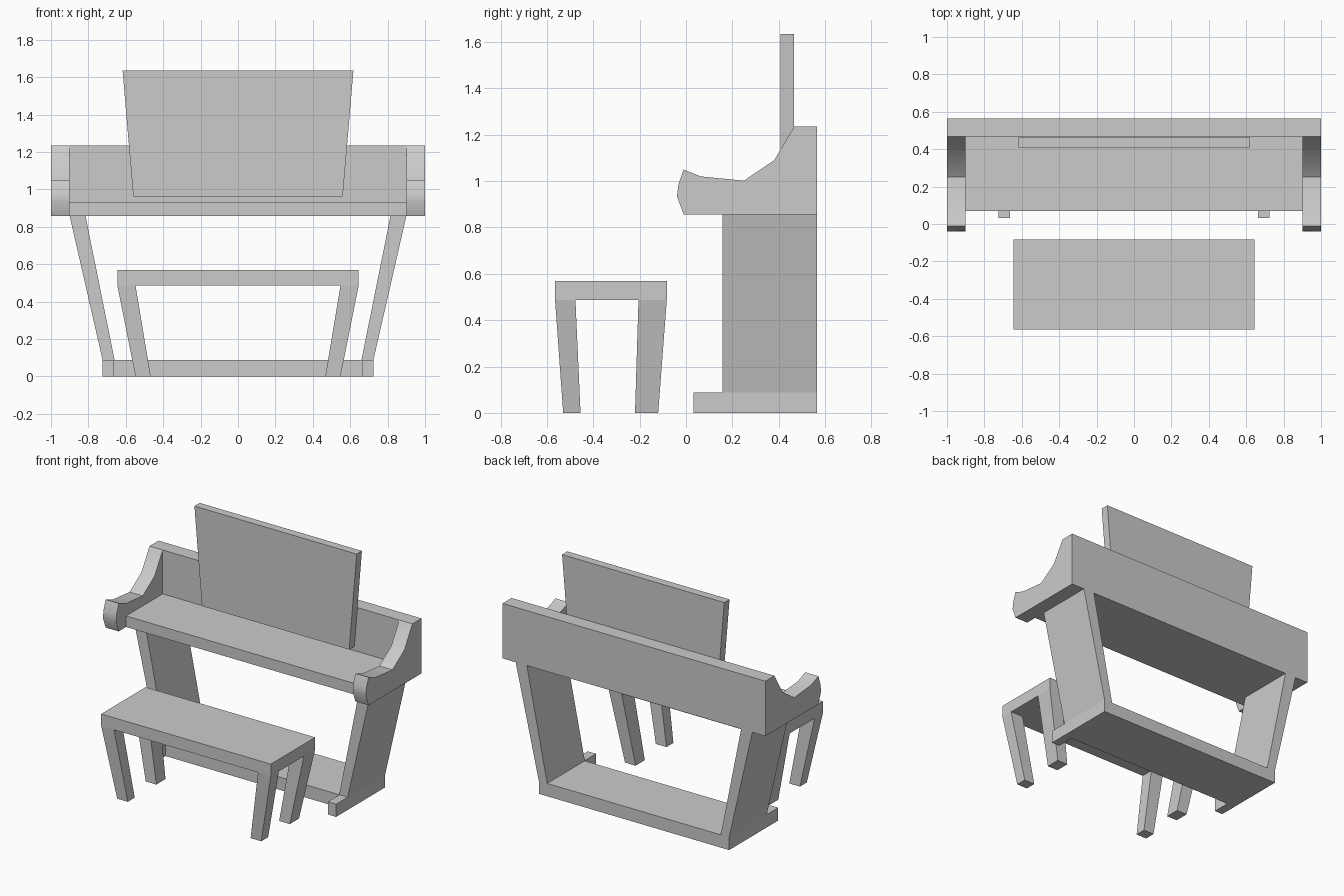
import bpy, bmesh, math

if "Cube" in bpy.data.objects:
    bpy.data.objects.remove(bpy.data.objects["Cube"])


def make(name, bm):
    bmesh.ops.recalc_face_normals(bm, faces=bm.faces[:])
    me = bpy.data.meshes.new(name)
    bm.to_mesh(me)
    bm.free()
    ob = bpy.data.objects.new(name, me)
    bpy.context.collection.objects.link(ob)
    return ob


def loft(name, a, b):
    """Closed solid between two matching outlines."""
    bm = bmesh.new()
    va = [bm.verts.new(p) for p in a]
    vb = [bm.verts.new(p) for p in b]
    bm.faces.new(va)
    bm.faces.new(vb)
    n = len(va)
    for i in range(n):
        j = (i + 1) % n
        bm.faces.new((va[i], va[j], vb[j], vb[i]))
    return make(name, bm)


def extrude_x(name, prof, x0, x1):
    return loft(name, [(x0, y, z) for y, z in prof], [(x1, y, z) for y, z in prof])


def extrude_y(name, prof, y0, y1):
    return loft(name, [(x, y0, z) for x, z in prof], [(x, y1, z) for x, z in prof])


def rect(x0, x1, y0, y1, z):
    return [(x0, y0, z), (x1, y0, z), (x1, y1, z), (x0, y1, z)]


def box(name, x0, x1, y0, y1, z0, z1):
    return loft(name, rect(x0, x1, y0, y1, z0), rect(x0, x1, y0, y1, z1))


def mirror_x(ob):
    ob.modifiers.new("mirror", "MIRROR").use_clip = False


# Piano cabinet: curved side profile, hollowed between the cheeks
cabinet = extrude_x("piano_cabinet", [
    (-0.01, 0.857), (-0.039, 0.933), (-0.033, 0.985), (-0.01, 1.05),
    (0.065, 1.02), (0.25, 1.002), (0.38, 1.09), (0.467, 1.235),
    (0.565, 1.235), (0.565, 0.857)], -1, 1)
cutter = extrude_x("cabinet_cutter", [
    (-0.2, 0.5), (0.07, 0.5), (0.07, 0.933), (0.467, 0.933),
    (0.467, 1.5), (-0.2, 1.5)], -0.9, 0.9)
cutter.hide_render = True
cut = cabinet.modifiers.new("hollow", "BOOLEAN")
cut.operation = "DIFFERENCE"
cut.solver = "EXACT"
cut.object = cutter
bpy.context.view_layer.objects.active = cabinet
cabinet.select_set(True)
bpy.ops.object.modifier_apply(modifier="hollow")
bpy.data.objects.remove(cutter)
bpy.ops.object.shade_smooth_by_angle(angle=math.radians(38))

# Music stand, wider at the top
extrude_y("music_stand", [(-0.56, 0.963), (0.56, 0.963), (0.617, 1.635), (-0.617, 1.635)],
          0.408, 0.465)

# Piano frame: slanted side panels and base as one U outline
bm = bmesh.new()
outer = [(-0.9, 0.857), (-0.724, 0.088), (-0.724, 0), (0.724, 0), (0.724, 0.088), (0.9, 0.857)]
inner = [(0.815, 0.857), (0.66, 0.088), (-0.66, 0.088), (-0.815, 0.857)]
extrude_y("piano_frame", outer + inner, 0.157, 0.565)
bm.free()

# Piano feet
mirror_x(box("piano_foot", 0.662, 0.724, 0.032, 0.157, 0, 0.088))

# Bench
box("bench_seat", -0.645, 0.645, -0.565, -0.083, 0.487, 0.57)
for name, top, bottom in (("bench_front_leg", (-0.565, -0.477), (-0.53, -0.455)),
                          ("bench_back_leg", (-0.205, -0.083), (-0.22, -0.12))):
    leg = loft(name, rect(0.467, 0.548, *bottom, 0), rect(0.548, 0.645, *top, 0.487))
    mirror_x(leg)
